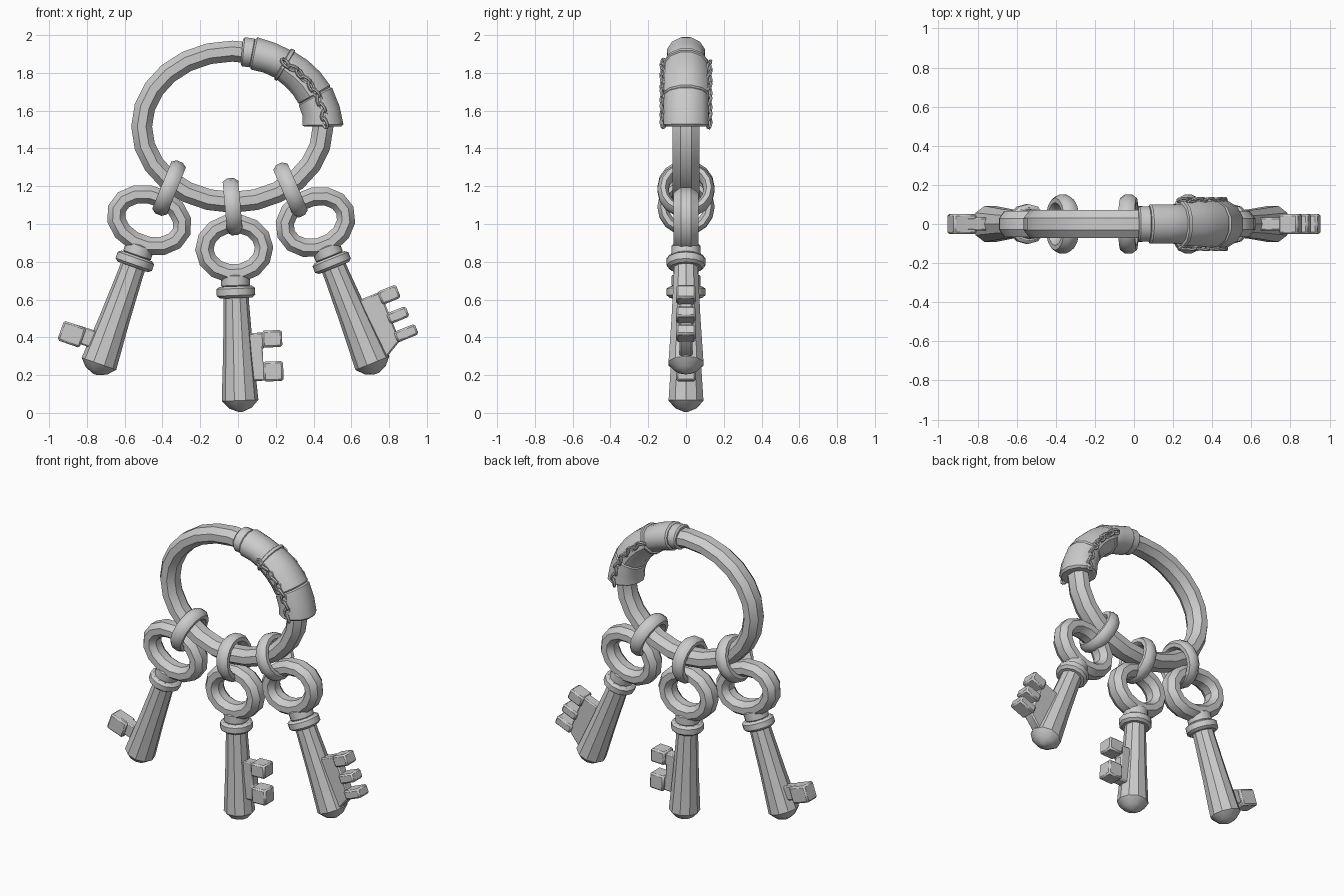
import bpy, bmesh
from math import sin, cos, pi, radians, hypot
from mathutils import Matrix, Vector

if "Cube" in bpy.data.objects:
    bpy.data.objects.remove(bpy.data.objects["Cube"])


def finish(bm, name, M=Matrix(), bevel=0, angle=35):
    bmesh.ops.recalc_face_normals(bm, faces=bm.faces)
    me = bpy.data.meshes.new(name)
    bm.to_mesh(me)
    bm.free()
    ob = bpy.data.objects.new(name, me)
    bpy.context.collection.objects.link(ob)
    ob.matrix_world = M
    if bevel:
        m = ob.modifiers.new("soft_edges", 'BEVEL')
        m.width, m.segments = bevel, 1
    bpy.ops.object.select_all(action='DESELECT')
    ob.select_set(True)
    bpy.context.view_layer.objects.active = ob
    bpy.ops.object.shade_smooth_by_angle(angle=radians(angle))
    return ob


def loft(name, rings, loop=False, M=Matrix(), angle=35):
    """Skin a list of equal-sized point rings, capped unless looped."""
    bm = bmesh.new()
    R = [[bm.verts.new(p) for p in r] for r in rings]
    n = len(R[0])
    pairs = list(zip(R, R[1:])) + ([(R[-1], R[0])] if loop else [])
    for a, b in pairs:
        for i in range(n):
            j = (i + 1) % n
            bm.faces.new((a[i], a[j], b[j], b[i]))
    if not loop:
        bm.faces.new(R[0])
        bm.faces.new(R[-1])
    return finish(bm, name, M, angle=angle)


def frame(a, b, t):
    """Point and outward direction on an upright ellipse."""
    n = Vector((cos(t) / a, 0, sin(t) / b)).normalized()
    return Vector((a * cos(t), 0, b * sin(t))), n


def section(a, b, t, rad, dep, n):
    p, o = frame(a, b, t)
    return [p + o * (rad * cos(2 * pi * (k + .5) / n)) +
            Vector((0, dep * sin(2 * pi * (k + .5) / n), 0)) for k in range(n)]


def hoop(name, a, b, rad, dep, steps, n, M):
    return loft(name, [section(a, b, 2 * pi * i / steps, rad, dep, n)
                       for i in range(steps)], True, M)


def lathe(name, profile, n, M):
    return loft(name, [[(r * cos(2 * pi * k / n), r * sin(2 * pi * k / n), z)
                        for k in range(n)] for r, z in profile], False, M)


def plate(name, outline, half, M, bevel=.008):
    bm = bmesh.new()
    f = bm.faces.new([bm.verts.new((x, -half, z)) for x, z in outline])
    g = bmesh.ops.extrude_face_region(bm, geom=[f])
    bmesh.ops.translate(bm, vec=(0, 2 * half, 0),
                        verts=[v for v in g['geom'] if isinstance(v, bmesh.types.BMVert)])
    return finish(bm, name, M, bevel)


def place(x, z, deg):
    return Matrix.Translation((x, 0, z)) @ Matrix.Rotation(radians(deg), 4, 'Y')


# Main carrying ring
A, B = .48, .40
ringM = Matrix.Translation((-.03, 0, 1.515))
hoop("main_ring", A, B, .06, .078, 24, 8, ringM)


# Leather sleeve wrapped on the ring: (angle, radial, depth) stations
def sleeve(name, stations):
    loft(name, [section(A, B, radians(t), r, d, 12) for t, r, d in stations], False, ringM)


sleeve("sleeve_collar", [(84, .068, .085), (83, .08, .092), (77.5, .08, .092), (76.5, .07, .085)])
sleeve("sleeve_upper", [(77, .078, .095), (76, .09, .104), (66, .087, .102), (56, .087, .106), (54, .08, .1)])
sleeve("sleeve_middle", [(56, .08, .1), (55, .09, .112), (45, .094, .118), (35, .097, .121),
                         (25.5, .1, .122), (24, .09, .112)])
sleeve("sleeve_lower", [(25, .09, .11), (23.5, .103, .122), (12, .105, .124), (1.5, .112, .124), (0, .1, .112)])
sleeve("sleeve_seam_cord", [(56.5, .088, .108), (56, .098, .12), (54, .098, .12), (53.5, .088, .108)])

# Chain stitching along both sides of the sleeve
for side, label in ((-1, "front"), (1, "back")):
    for i in range(10):
        t = radians(55 - i * 5.8)
        p, o = frame(A, B, t)
        along = Vector((sin(t) * A, 0, -cos(t) * B)).normalized()
        out = Vector((0, side, 0))
        M = Matrix.Identity(4)
        for c, v in enumerate((along, out, along.cross(out))):
            M.col[c][:3] = v
        M.translation = p + o * .01 + out * .122
        M = ringM @ M @ Matrix.Rotation(radians(18 if i % 2 else -18), 4, 'Y') \
            @ Matrix.Rotation(radians(40 if i % 2 else -40), 4, 'X')
        hoop(f"stitch_link_{label}_{i}", .028, .015, .008, .009, 10, 6, M)

# Small connecting links
for name, x, z, tilt in (("left", -.365, 1.19, 22), ("middle", -.028, 1.092, -5),
                         ("right", .278, 1.18, -23.5)):
    hoop(name + "_link", .122, .122, .032, .045, 16, 8,
         place(x, z, tilt) @ Matrix.Rotation(pi / 2, 4, 'Z'))

# Keys: bow centre, tilt, bow half width, web outline, teeth (x0, x1, z0, z1)
keys = {
    "left_key": (-.47, 1.02, 19.3, .234,
                 [(-.04, -.645), (-.2, -.65), (-.2, -.74), (-.04, -.74)],
                 [(-.25, -.125, -.65, -.76)]),
    "middle_key": (-.02, .87, -2.2, .21,
                   [(.04, -.45), (.16, -.45), (.16, -.53), (.13, -.53), (.13, -.61),
                    (.16, -.61), (.16, -.705), (.04, -.705)],
                   [(.13, .235, -.44, -.53), (.13, .235, -.605, -.71)]),
    "right_key": (.41, 1.01, -22, .22,
                  [(.04, -.47), (.18, -.47), (.18, -.75), (.09, -.8), (.04, -.8)],
                  [(.165, .27, -.465, -.54), (.165, .275, -.59, -.65), (.165, .285, -.695, -.755)]),
}
for name, (x, z, tilt, w, web, teeth) in keys.items():
    M = place(x, z, tilt)
    hoop(name + "_bow", w - .052, .133, .053, .072, 14, 8, M)
    lathe(name + "_shaft", [(.066, -.17), (.068, -.3), (.08, -.55), (.097, -.805),
                            (.06, -.845), (.012, -.865)], 10, M)
    lathe(name + "_upper_collar", [(.06, -.135), (.077, -.145), (.077, -.195), (.068, -.205)], 12, M)
    lathe(name + "_lower_collar", [(.085, -.2), (.102, -.212), (.102, -.248), (.085, -.262)], 12, M)
    plate(name + "_bit_web", web, .034, M)
    for i, (x0, x1, z0, z1) in enumerate(teeth):
        plate(f"{name}_tooth_{i}", [(x0, z0), (x1, z0), (x1, z1), (x0, z1)], .052, M, .01)
